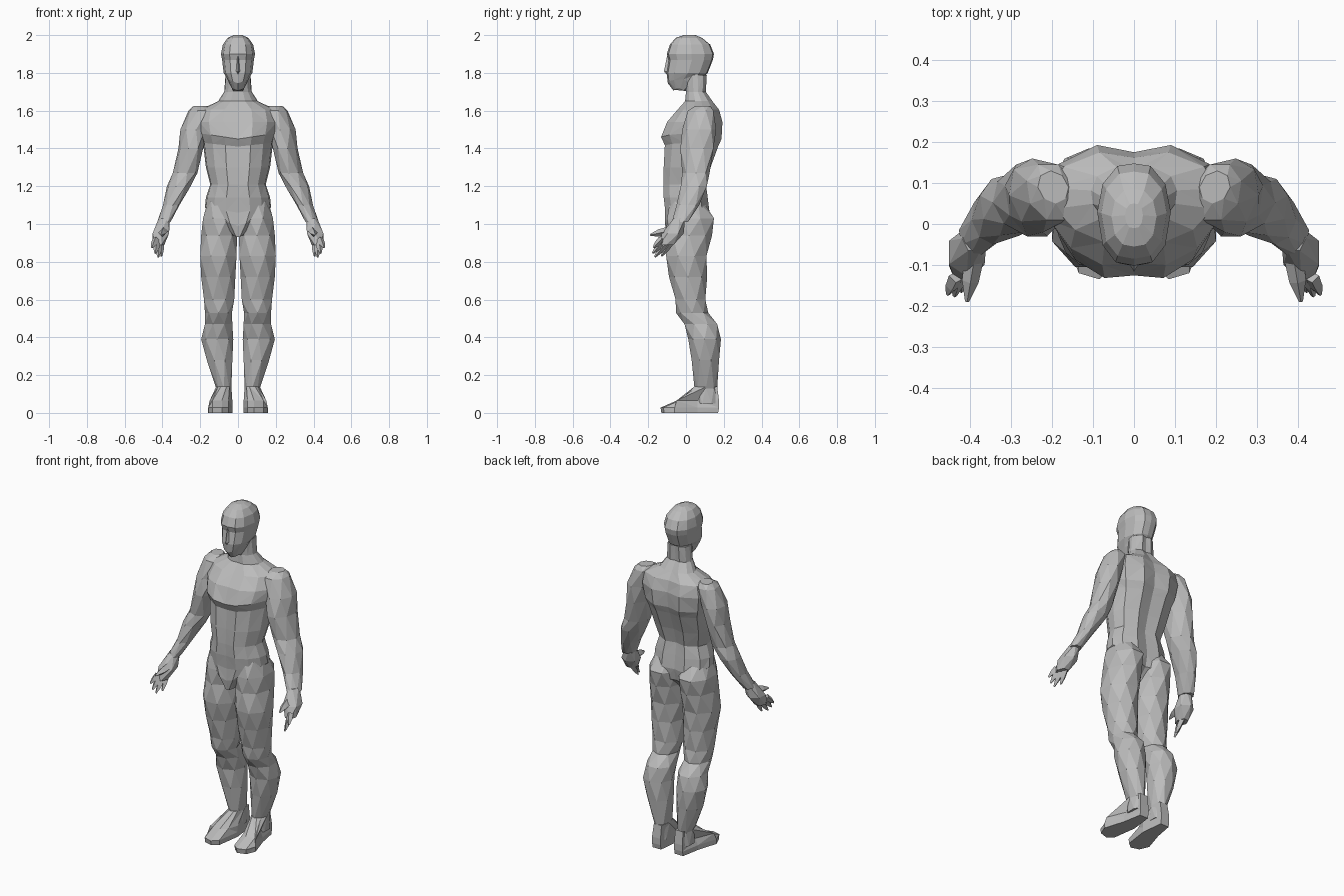
import bpy, bmesh, math
from mathutils import Vector

if "Cube" in bpy.data.objects:
    bpy.data.objects.remove(bpy.data.objects["Cube"], do_unlink=True)

GREY = (0.5, 0.5, 0.5, 1)
mat = bpy.data.materials.new("plain grey")
mat.use_nodes = True
mat.diffuse_color = GREY
bsdf = next(n for n in mat.node_tree.nodes if n.type == "BSDF_PRINCIPLED")
bsdf.inputs["Base Color"].default_value = GREY


def loft(name, rings, mirror=False, flip=False):
    """Skin closed rings of points with flat triangles and cap both ends."""
    bm = bmesh.new()
    loops = [[bm.verts.new(p) for p in ring] for ring in rings]
    n = len(loops[0])
    for r, (a, b) in enumerate(zip(loops, loops[1:])):
        for i in range(n):
            j = (i + 1) % n
            # diagonals mirror about the ring's middle, or follow the stagger
            if (i < n // 2) ^ (r % 2 == 1) if not flip else r % 2 == 0:
                bm.faces.new((a[i], a[j], b[i]))
                bm.faces.new((a[j], b[j], b[i]))
            else:
                bm.faces.new((a[i], a[j], b[j]))
                bm.faces.new((a[i], b[j], b[i]))
    bm.faces.new(loops[0])
    bm.faces.new(loops[-1])
    bmesh.ops.recalc_face_normals(bm, faces=bm.faces)
    me = bpy.data.meshes.new(name)
    bm.to_mesh(me)
    bm.free()
    me.materials.append(mat)
    ob = bpy.data.objects.new(name, me)
    bpy.context.collection.objects.link(ob)
    if mirror:
        ob.modifiers.new("mirror", "MIRROR").use_mirror_merge = False
    return ob


def trunk(name, shape, rows):
    """Symmetric part. Row: z, half width, front y, back y, rise of the front side."""
    full = shape + [(-x, t) for x, t in reversed(shape[1:-1])]
    rings = []
    for z, w, f, b, rise in rows:
        mid, half = (f + b) / 2, (b - f) / 2
        rings.append([(x * w, mid + t * half, z + (rise * abs(x) if t < 0.3 else 0))
                      for x, t in full])
    return loft(name, rings)


def limb(name, rows, n=8, skew=0):
    """Mirrored part. Row: z, inner x, outer x, front y, back y; rings are staggered."""
    rings = []
    for r, (z, x0, x1, f, b) in enumerate(rows):
        cx, cy, k = (x0 + x1) / 2, (f + b) / 2, 1.0
        off = 0
        if r % 2:
            off, k = math.pi / n, 1 / math.cos(math.pi / n)
        ring = []
        for i in range(n):
            a = 2 * math.pi * i / n + off
            y = cy + k * (b - f) / 2 * math.sin(a)
            ring.append((cx + k * (x1 - x0) / 2 * math.cos(a) + skew * (cy - y), y, z))
        rings.append(ring)
    return loft(name, rings, mirror=True, flip=True)


def spike(name, a, b, r0, r1):
    """Mirrored tapering four-sided digit from a to b."""
    a, b = Vector(a), Vector(b)
    d = (b - a).normalized()
    u = d.cross(Vector((1, 0, 0))).normalized()
    v = d.cross(u)
    return loft(name, [[p + r * (u * math.cos(t) + v * math.sin(t))
                        for t in (math.pi * q / 2 for q in range(4))]
                       for p, r in ((a, r0), (a.lerp(b, 0.55), r0 * 0.85), (b, r1))],
                mirror=True)


# Torso: pelvis, waist, chest shelf, shoulders and neck in one skin
chest_shape = [(0, -0.96), (0.36, -1), (0.72, -0.72), (0.96, -0.25),
               (1, 0.2), (0.86, 0.68), (0.42, 1), (0, 0.88)]
trunk("torso", chest_shape, [
    (0.93, 0.03, -0.10, 0.04, 0.01),
    (0.99, 0.12, -0.112, 0.11, 0.04),
    (1.06, 0.175, -0.11, 0.125, 0.03),
    (1.14, 0.17, -0.118, 0.115, 0.0),
    (1.21, 0.147, -0.12, 0.105, 0.0),
    (1.30, 0.17, -0.118, 0.13, 0.0),
    (1.41, 0.185, -0.112, 0.17, 0.02),
    (1.45, 0.20, -0.132, 0.188, 0.03),
    (1.54, 0.215, -0.10, 0.193, 0.0),
    (1.605, 0.20, -0.045, 0.175, 0.0),
    (1.65, 0.105, -0.005, 0.14, 0.0),
    (1.70, 0.073, 0.0, 0.105, 0.0),
    (1.79, 0.066, -0.01, 0.11, 0.0)])

# Head: jaw, recessed eye line, brow and crown
head_shape = [(0, -1), (0.5, -0.93), (0.85, -0.6), (1, 0.05),
              (0.85, 0.6), (0.45, 0.95), (0, 1)]
trunk("head", head_shape, [
    (1.705, 0.03, -0.065, 0.0, 0.01),
    (1.745, 0.055, -0.096, 0.06, 0.02),
    (1.80, 0.076, -0.103, 0.115, 0.0),
    (1.868, 0.084, -0.092, 0.142, 0.0),
    (1.90, 0.09, -0.102, 0.148, 0.0),
    (1.95, 0.08, -0.085, 0.128, 0.0),
    (1.985, 0.055, -0.055, 0.085, 0.0),
    (2.0, 0.022, -0.01, 0.05, 0.0)])
trunk("nose", [(0, -1), (1, 0.6), (0, 1)], [
    (1.79, 0.012, -0.10, -0.07, 0.0),
    (1.808, 0.022, -0.117, -0.07, 0.0),
    (1.89, 0.010, -0.10, -0.07, 0.0)])

# Arms: shoulder cap, upper arm, elbow, forearm, wrist
limb("arm", [
    (1.625, 0.16, 0.235, 0.05, 0.13),
    (1.60, 0.14, 0.258, 0.01, 0.145),
    (1.50, 0.165, 0.305, -0.02, 0.16),
    (1.40, 0.19, 0.31, -0.03, 0.145),
    (1.27, 0.215, 0.345, -0.02, 0.125),
    (1.20, 0.255, 0.372, -0.028, 0.11),
    (1.10, 0.31, 0.397, -0.05, 0.07),
    (1.01, 0.36, 0.425, -0.075, 0.01)], skew=-0.15)
limb("hand", [
    (1.03, 0.36, 0.42, -0.07, 0.0),
    (0.95, 0.365, 0.452, -0.12, -0.02),
    (0.89, 0.39, 0.452, -0.145, -0.06)], n=6)
for i, (ky, kz, tx, ty, tz) in enumerate([
        (-0.130, 0.92, 0.455, -0.172, 0.875), (-0.125, 0.905, 0.438, -0.176, 0.845),
        (-0.105, 0.90, 0.422, -0.165, 0.825), (-0.080, 0.905, 0.405, -0.130, 0.83)]):
    spike("finger_%d" % (i + 1), (0.435 - 0.008 * i, ky, kz), (tx, ty, tz), 0.018, 0.005)
spike("thumb", (0.39, -0.08, 0.965), (0.408, -0.19, 0.942), 0.024, 0.005)

# Legs: buttock, thigh, knee, calf, ankle
limb("leg", [
    (1.12, 0.04, 0.16, -0.085, 0.09),
    (1.03, 0.005, 0.185, -0.10, 0.148),
    (0.94, 0.005, 0.195, -0.105, 0.138),
    (0.83, 0.008, 0.20, -0.105, 0.108),
    (0.72, 0.014, 0.195, -0.09, 0.112),
    (0.60, 0.02, 0.18, -0.055, 0.102),
    (0.53, 0.032, 0.175, -0.053, 0.118),
    (0.47, 0.03, 0.175, -0.008, 0.165),
    (0.39, 0.025, 0.195, 0.012, 0.185),
    (0.28, 0.03, 0.165, 0.03, 0.175),
    (0.13, 0.035, 0.115, 0.045, 0.165),
    (0.05, 0.035, 0.115, 0.05, 0.17)])

# Feet: wedge with the toes turned outward
def foot_ring(z, toe, heel, grow):
    outline = [(0.045, heel), (0.10, heel), (0.115 + grow, 0.06), (0.155 + grow / 2, -0.06),
               (0.135, toe + 0.015), (0.085, toe), (0.05, toe + 0.03), (0.03, 0.04)]
    return [(x, max(y, toe), z) for x, y in outline]

loft("foot", [foot_ring(0.0, -0.13, 0.17, 0.005),
              foot_ring(0.028, -0.135, 0.175, 0.005),
              foot_ring(0.065, -0.05, 0.175, -0.01),
              [(0.045, 0.165, 0.14), (0.095, 0.165, 0.14), (0.115, 0.11, 0.14),
               (0.105, 0.065, 0.14), (0.09, 0.045, 0.14), (0.06, 0.045, 0.14),
               (0.045, 0.06, 0.14), (0.035, 0.11, 0.14)]], mirror=True)
